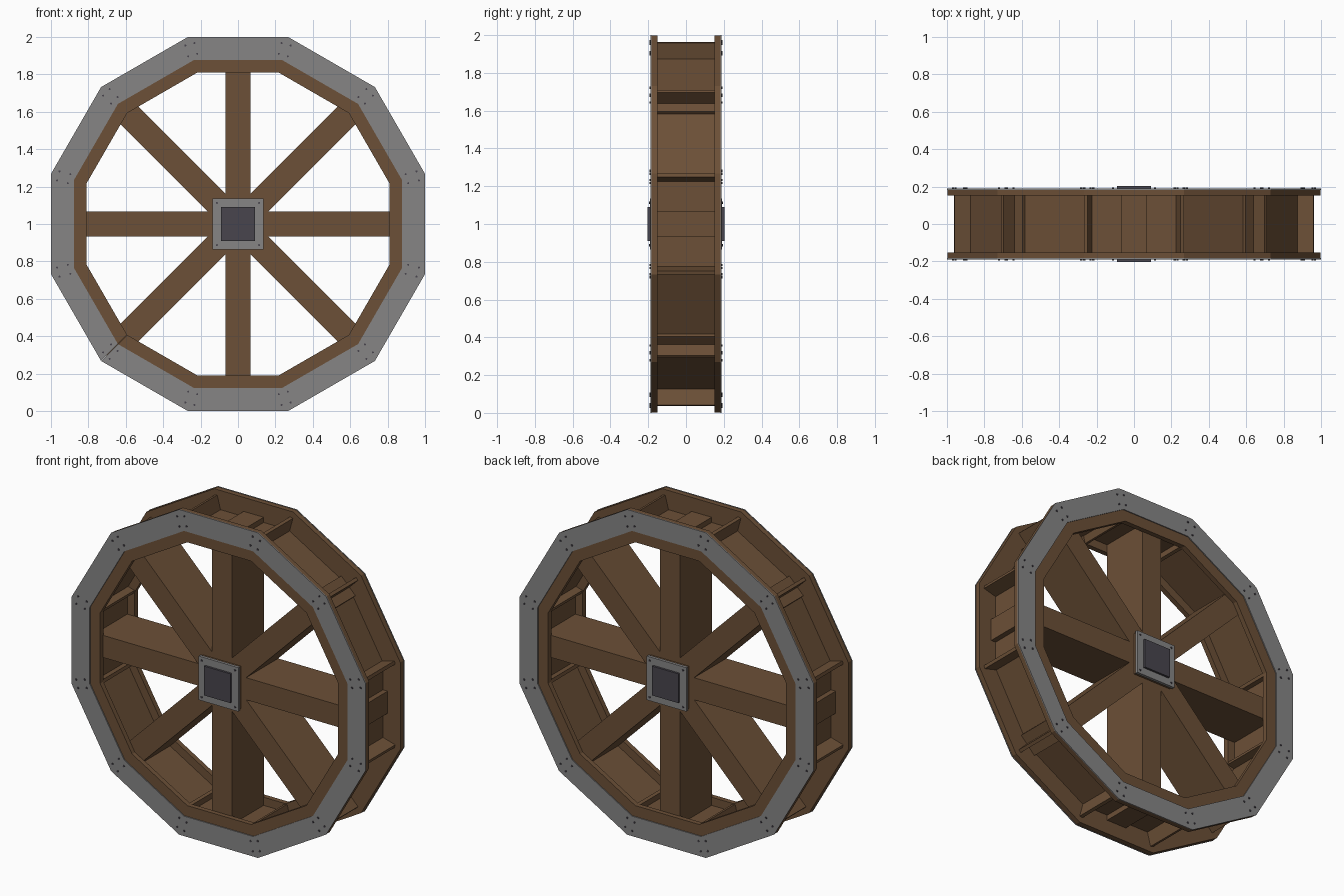
import bpy, bmesh
from math import radians, cos
from mathutils import Matrix, Vector

cube = bpy.data.objects.get("Cube")
if cube:
    bpy.data.objects.remove(cube, do_unlink=True)

SIDES = 12
STEP = radians(360 / SIDES)
CENTRE = Matrix.Translation((0, 0, 1))


def material(name, rgb):
    m = bpy.data.materials.new(name)
    m.use_nodes = True
    m.diffuse_color = (*rgb, 1)
    m.node_tree.nodes["Principled BSDF"].inputs["Base Color"].default_value = (*rgb, 1)
    return m


wood = material("brown wood", (0.15, 0.08, 0.038))
iron = material("grey iron", (0.24, 0.235, 0.235))
dark = material("dark metal", (0.065, 0.06, 0.075))


def finish(name, bm, mat):
    bmesh.ops.recalc_face_normals(bm, faces=bm.faces)
    mesh = bpy.data.meshes.new(name)
    bm.to_mesh(mesh)
    bm.free()
    mesh.materials.append(mat)
    obj = bpy.data.objects.new(name, mesh)
    bpy.context.collection.objects.link(obj)
    return obj


def turn(angle):
    return CENTRE @ Matrix.Rotation(angle, 4, 'Y')


def box(bm, lo, hi, matrix=CENTRE):
    """Box between two corners, in wheel coordinates."""
    lo, hi = Vector(lo), Vector(hi)
    place = matrix @ Matrix.Translation((lo + hi) / 2) @ Matrix.Diagonal((*(hi - lo), 1))
    return bmesh.ops.create_cube(bm, size=1, matrix=place)["verts"]


def ring(name, inner, outer, y0, y1, mat):
    """Twelve mitred segments, measured to the middle of each flat."""
    bm = bmesh.new()
    for k in range(SIDES):
        verts = box(bm, (-1, y0, inner), (1, y1, outer), Matrix())
        for v in verts:
            v.co.x *= v.co.z * (1 - cos(STEP)) / (cos(STEP / 2) * 2 * (1 - cos(STEP / 2) ** 2) ** 0.5)
        bmesh.ops.transform(bm, matrix=turn(k * STEP), verts=verts)
    return finish(name, bm, mat)


# Drum boards between the two rims
ring("drum", 0.86, 0.88, -0.155, 0.155, wood)

# Rims with iron tyre plates, front and back
for side, s in (("front", -1), ("back", 1)):
    ring(side + "_rim", 0.81, 0.998, *sorted((s * 0.152, s * 0.183)), wood)
    ring(side + "_plates", 0.877, 1.0, *sorted((s * 0.183, s * 0.189)), iron)

# Paddle boards standing at every corner of the drum
bm = bmesh.new()
for k in range(SIDES):
    box(bm, (-0.01, -0.153, 0.842), (0.01, 0.153, 0.995), turn((k + 0.5) * STEP))
finish("paddles", bm, wood)

# Four beams crossing the whole wheel make eight spokes
bm = bmesh.new()
for k in range(4):
    box(bm, (-0.068, -0.155, -0.912), (0.068, 0.155, 0.912), turn(radians(45 * k)))
finish("spokes", bm, wood)

# Axle, hub block and hub plates
bm = bmesh.new()
box(bm, (-0.09, -0.203, -0.09), (0.09, 0.203, 0.09))
finish("axle", bm, dark)
bm = bmesh.new()
box(bm, (-0.13, -0.175, -0.13), (0.13, 0.175, 0.13))
finish("hub_block", bm, wood)
for side, s in (("front", -1), ("back", 1)):
    bm = bmesh.new()
    y0, y1 = sorted((s * 0.172, s * 0.19))
    box(bm, (-0.135, y0, -0.135), (0.135, y1, 0.135))
    finish(side + "_hub_plate", bm, iron)

# Bolts on both sides of each plate joint and on the hub corners
bm = bmesh.new()


def bolt(matrix, x, y, z):
    place = matrix @ Matrix.Translation((x, y, z)) @ Matrix.Rotation(radians(90), 4, 'X')
    bmesh.ops.create_cone(bm, cap_ends=True, segments=6, radius1=0.006, radius2=0.006,
                          depth=0.012, matrix=place)


for s in (-1, 1):
    for x in (-1, 1):
        for k in range(SIDES):
            for r in (0.935, 0.995):
                bolt(turn((k + 0.5) * STEP), x * 0.025, s * 0.188, r)
        for z in (-1, 1):
            bolt(CENTRE, x * 0.113, s * 0.189, z * 0.113)
finish("bolts", bm, dark)
